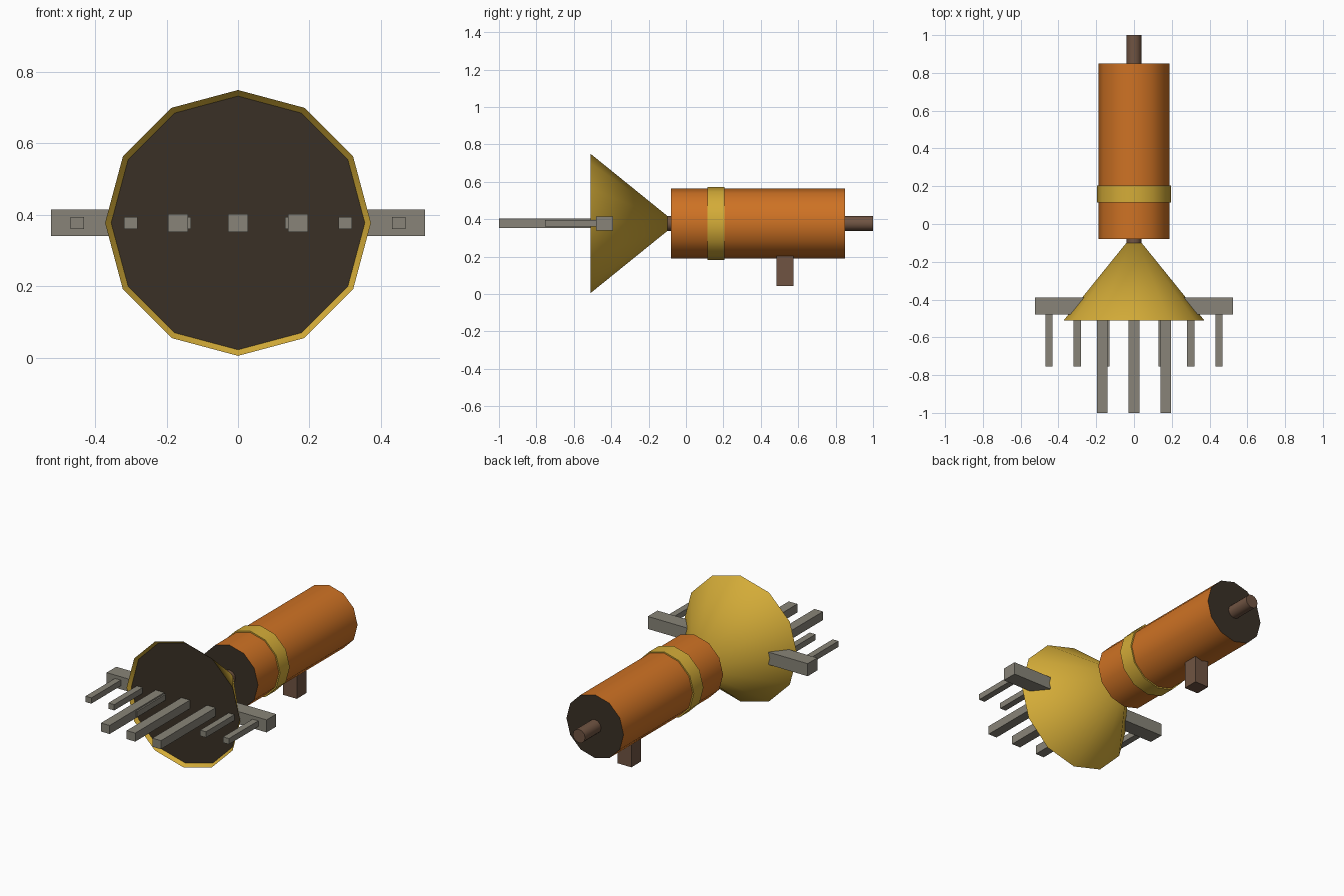
import bpy, math
from mathutils import Matrix, Vector

cube = bpy.data.objects.get("Cube")
if cube:
    bpy.data.objects.remove(cube, do_unlink=True)

AXIS_Z = 0.377


def material(name, rgb):
    linear = [((c / 255 + 0.055) / 1.055) ** 2.4 for c in rgb] + [1]
    m = bpy.data.materials.new(name)
    m.use_nodes = True
    m.diffuse_color = linear
    m.node_tree.nodes["Principled BSDF"].inputs["Base Color"].default_value = linear
    return m


orange = material("orange", (206, 114, 36))
gold = material("gold", (212, 172, 56))
dark = material("dark_brown", (58, 48, 38))
brown = material("brown", (112, 84, 66))
grey = material("grey", (136, 132, 120))


def finish(name, mats):
    ob = bpy.context.object
    ob.name = name
    for m in mats:
        ob.data.materials.append(m)
    return ob


def tube(name, y0, y1, r0, r1, mats, sides=12, fill='NGON'):
    """Round part along y; r0 at y0 (front), r1 at y1 (back)."""
    bpy.ops.mesh.primitive_cone_add(vertices=sides, radius1=r0, radius2=r1,
                                    depth=y1 - y0, end_fill_type=fill)
    ob = finish(name, mats)
    ob.data.transform(Matrix.Translation((0, (y0 + y1) / 2, AXIS_Z))
                      @ Matrix.Rotation(-math.pi / 2, 4, 'X'))
    bpy.ops.object.shade_smooth_by_angle(angle=math.radians(40))
    # End caps take the second colour
    if len(mats) > 1:
        for p in ob.data.polygons:
            p.material_index = int(abs(p.normal.y) > 0.9)
    return ob


def box(name, lo, hi, mat):
    lo, hi = Vector(lo), Vector(hi)
    bpy.ops.mesh.primitive_cube_add(size=1)
    ob = finish(name, [mat])
    ob.data.transform(Matrix.Translation((lo + hi) / 2)
                      @ Matrix.Diagonal((*(hi - lo), 1)))
    return ob


# Barrel with dark ends, band and central rod
tube("barrel", -0.08, 0.85, 0.187, 0.187, [orange, dark])
tube("barrel_band", 0.115, 0.205, 0.195, 0.195, [gold])
tube("centre_rod", -0.12, 1.0, 0.04, 0.04, [brown])

# Open funnel with a recessed dark plate
tube("funnel", -0.51, -0.05, 0.372, 0, [gold], fill='NOTHING')
tube("funnel_plate", -0.49, -0.485, 0.355, 0.35, [dark])

# Grip under the barrel
box("grip", (-0.045, 0.485, 0.042), (0.045, 0.575, 0.24), brown)

# Crossbar and tines
box("crossbar", (-0.523, -0.48, 0.34), (0.523, -0.39, 0.414), grey)


def tine(name, x, half, tip):
    box(name, (x - half, tip, AXIS_Z - half * 0.9),
        (x + half, -0.44, AXIS_Z + half * 0.9), grey)


for side, s in (("left", 1), ("right", -1)):
    for i in (1, 2, 3):
        tine(f"short_tine_{side}_{i}", s * 0.15 * i, 0.019, -0.755)
    tine(f"long_tine_{side}", s * 0.168, 0.028, -1.0)
tine("long_tine_centre", 0, 0.028, -1.0)
